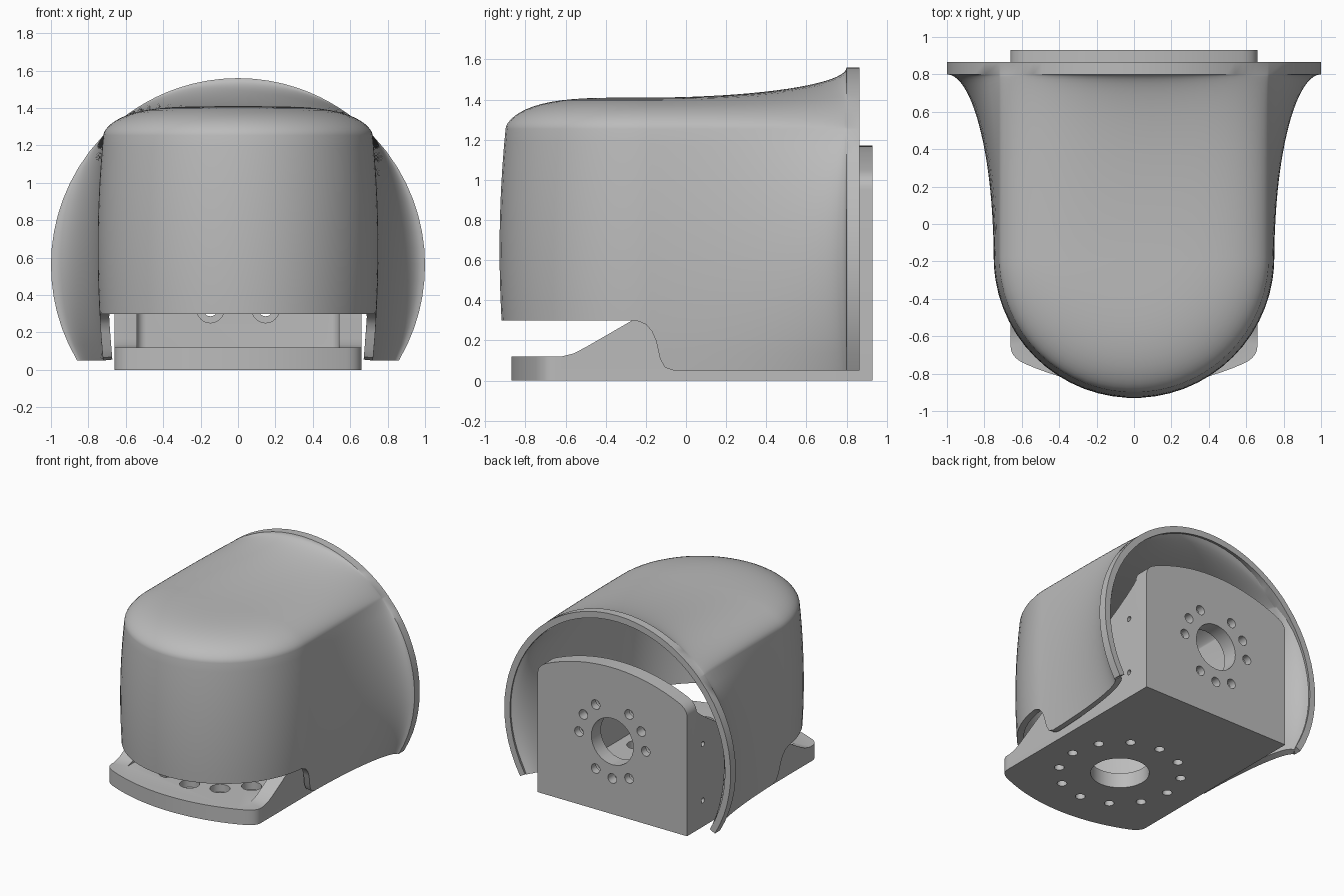
import bpy, bmesh
from math import sin, cos, pi, sqrt, radians
from mathutils import Vector, Matrix

cube = bpy.data.objects.get("Cube")
if cube:
    bpy.data.objects.remove(cube)

grey = bpy.data.materials.new("plain_grey")
grey.use_nodes = True
grey.diffuse_color = (0.5, 0.5, 0.5, 1)
grey.node_tree.nodes["Principled BSDF"].inputs["Base Color"].default_value = (0.5, 0.5, 0.5, 1)


def finish(name, bm):
    mesh = bpy.data.meshes.new(name)
    bm.to_mesh(mesh)
    bm.free()
    mesh.materials.append(grey)
    obj = bpy.data.objects.new(name, mesh)
    bpy.context.collection.objects.link(obj)
    return obj


def prism(name, points, depth):
    """Extrude a flat outline along a vector."""
    bm = bmesh.new()
    face = bm.faces.new([bm.verts.new(p) for p in points])
    new = bmesh.ops.extrude_face_region(bm, geom=[face])["geom"]
    verts = [v for v in new if isinstance(v, bmesh.types.BMVert)]
    bmesh.ops.translate(bm, vec=Vector(depth), verts=verts)
    bmesh.ops.recalc_face_normals(bm, faces=bm.faces)
    return finish(name, bm)


def activate(obj):
    bpy.ops.object.select_all(action="DESELECT")
    obj.select_set(True)
    bpy.context.view_layer.objects.active = obj


def combine(obj, other, operation):
    mod = obj.modifiers.new("combine", "BOOLEAN")
    mod.operation, mod.solver, mod.object = operation, "EXACT", other
    activate(obj)
    bpy.ops.object.modifier_apply(modifier=mod.name)
    bpy.data.objects.remove(other)


def drill(obj, holes):
    """Cut round holes given as (centre, axis, radius, length)."""
    bm = bmesh.new()
    for centre, axis, radius, length in holes:
        turn = Vector((0, 0, 1)).rotation_difference(Vector(axis)).to_matrix().to_4x4()
        bmesh.ops.create_cone(bm, cap_ends=True, segments=32, radius1=radius, radius2=radius,
                              depth=length, matrix=Matrix.Translation(centre) @ turn)
    combine(obj, finish("hole_cutter", bm), "DIFFERENCE")


# Bracket: two plates sharing one crowned outline
HALF, BACK, THICK = 0.66, 0.93, 0.12


def crowned_outline(low, top):
    big, end = 1.45, 0.58

    def crown(x):
        return top - big + sqrt(big * big - x * x)
    a, b, c = Vector((end, crown(end))), Vector((HALF, top - 0.155)), Vector((HALF, top - 0.22))
    half = [(end * i / 10, crown(end * i / 10)) for i in range(10)]
    for i in range(8):
        t = i / 7
        half.append(tuple(a * (1 - t) ** 2 + b * 2 * t * (1 - t) + c * t * t))
    half.append((HALF, low))
    return half + [(-x, v) for x, v in reversed(half[1:])]


bracket = prism("mounting_bracket",
                [(x, -v, 0) for x, v in crowned_outline(-BACK, 0.87)], (0, 0, THICK))
combine(bracket, prism("back_plate", [(x, BACK, z) for x, z in crowned_outline(0, 1.17)],
                       (0, -THICK, 0)), "UNION")

# Sloping side walls and the fillets behind them
slope = [(-0.62, 0.06), (-0.62, 0.12), (-0.56, 0.135), (-0.5, 0.166), (0.6, 0.80),
         (0.7, 0.865), (0.77, 0.915), (0.81, 0.95), (0.87, 0.95), (0.87, 0.06)]
for side in (1, -1):
    combine(bracket, prism("side_wall", [(side * HALF, y, z) for y, z in slope],
                           (-side * THICK, 0, 0)), "UNION")
    inner, front = HALF - THICK, BACK - THICK
    fillet = [(inner + 0.02, front + 0.02), (inner + 0.02, front - 0.05)]
    for i in range(7):
        a = pi / 2 * i / 6
        fillet.append((inner - 0.05 + 0.05 * cos(a), front - 0.05 + 0.05 * sin(a)))
    fillet.append((inner - 0.05, front + 0.02))
    combine(bracket, prism("corner_fillet", [(side * x, y, 0.1) for x, y in fillet],
                           (0, 0, 0.78)), "UNION")

# Bolt circles: through holes first, then counterbores on the inside faces
through = [((0, 0.87, 0.58), (0, 1, 0), 0.185, 0.4), ((0, -0.16, 0.06), (0, 0, 1), 0.215, 0.4)]
bores = []
for k in range(12):
    a = radians(30 * k)
    x, y = 0.45 * cos(a), -0.16 + 0.45 * sin(a)
    through.append(((x, y, 0.06), (0, 0, 1), 0.036, 0.4))
    bores.append(((x, y, 0.11), (0, 0, 1), 0.073, 0.1))
    if k in (3, 7, 11):
        continue
    x, z = 0.295 * cos(a), 0.58 + 0.295 * sin(a)
    if k in (1, 5, 9):      # blind pin holes
        through.append(((x, BACK, z), (0, 1, 0), 0.038, 0.16))
    else:
        through.append(((x, 0.87, z), (0, 1, 0), 0.038, 0.4))
        bores.append(((x, 0.82, z), (0, 1, 0), 0.073, 0.1))
for z in (0.21, 0.66):
    through.append(((0, 0.73, z), (1, 0, 0), 0.02, 1.6))
drill(bracket, through)
drill(bracket, bores)
activate(bracket)
bpy.ops.object.shade_smooth_by_angle(angle=radians(25))

# Cover: walls rise along a U-shaped path, then close over the top to a spine
NOSE, CORNER, MID = -0.18, 1.254, 0.56
cut = [(-0.25, 0.3), (-0.20, 0.28), (-0.17, 0.245), (-0.15, 0.2), (-0.13, 0.11),
       (-0.105, 0.065), (-0.06, 0.05)]


def bottom(y):
    if y <= cut[0][0]:
        return cut[0][1]
    for (y0, z0), (y1, z1) in zip(cut, cut[1:]):
        if y <= y1:
            return z0 + (z1 - z0) * (y - y0) / (y1 - y0)
    return cut[-1][1]


def flare(y):
    t = min(max((y + 0.2) / 1.0, 0), 1)
    return 1 - sqrt(1 - t * t)


def mix(a, b, w):
    return a + (b - a) * w


stations = [0.865] + [-0.2 + sin(pi / 2 * i / 20) for i in range(20, 2, -1)]
stations = sorted(set(stations + [y for y, z in cut if y > NOSE] + [NOSE]), reverse=True)
left = [(1, 0, y) for y in stations]
arc = [radians(d) for d in [1.5, 3.5, 5.4] + list(range(9, 172, 6)) + [174.6, 176.5, 178.5]]
path = left + [(cos(a), -sin(a), NOSE) for a in arc] + [(-1, 0, y) for _, _, y in reversed(left)]

bm = bmesh.new()
columns = []
for dx, dy, y0 in path:
    w = flare(y0)
    low = bottom(y0 + 0.75 * dy)
    column = []
    for j in range(15):
        z = mix(low, CORNER, j / 14)
        r = mix(0.75 - 0.03 * ((z - 0.65) / 0.604) ** 2, sqrt(1 - (z - MID) ** 2), w)
        column.append(bm.verts.new((dx * r, y0 + dy * r, z)))
    for j in range(1, 17):
        s = 1 - (j / 16) ** 2
        r = 0.72 * s
        z = mix(CORNER + 0.156 * (1 - s ** 4) ** 0.6, MID + sqrt(1 - r * r), w)
        column.append(bm.verts.new((dx * r, y0 + dy * r, z)))
    columns.append(column)
for a, b in zip(columns, columns[1:]):
    for j in range(len(a) - 1):
        bm.faces.new((a[j], a[j + 1], b[j + 1], b[j]))
bmesh.ops.remove_doubles(bm, verts=bm.verts, dist=0.0005)
cover = finish("flared_cover", bm)
shell = cover.modifiers.new("wall_thickness", "SOLIDIFY")
shell.thickness, shell.offset = 0.05, -1
activate(cover)
bpy.ops.object.modifier_apply(modifier=shell.name)
bpy.ops.object.shade_smooth_by_angle(angle=radians(35))
